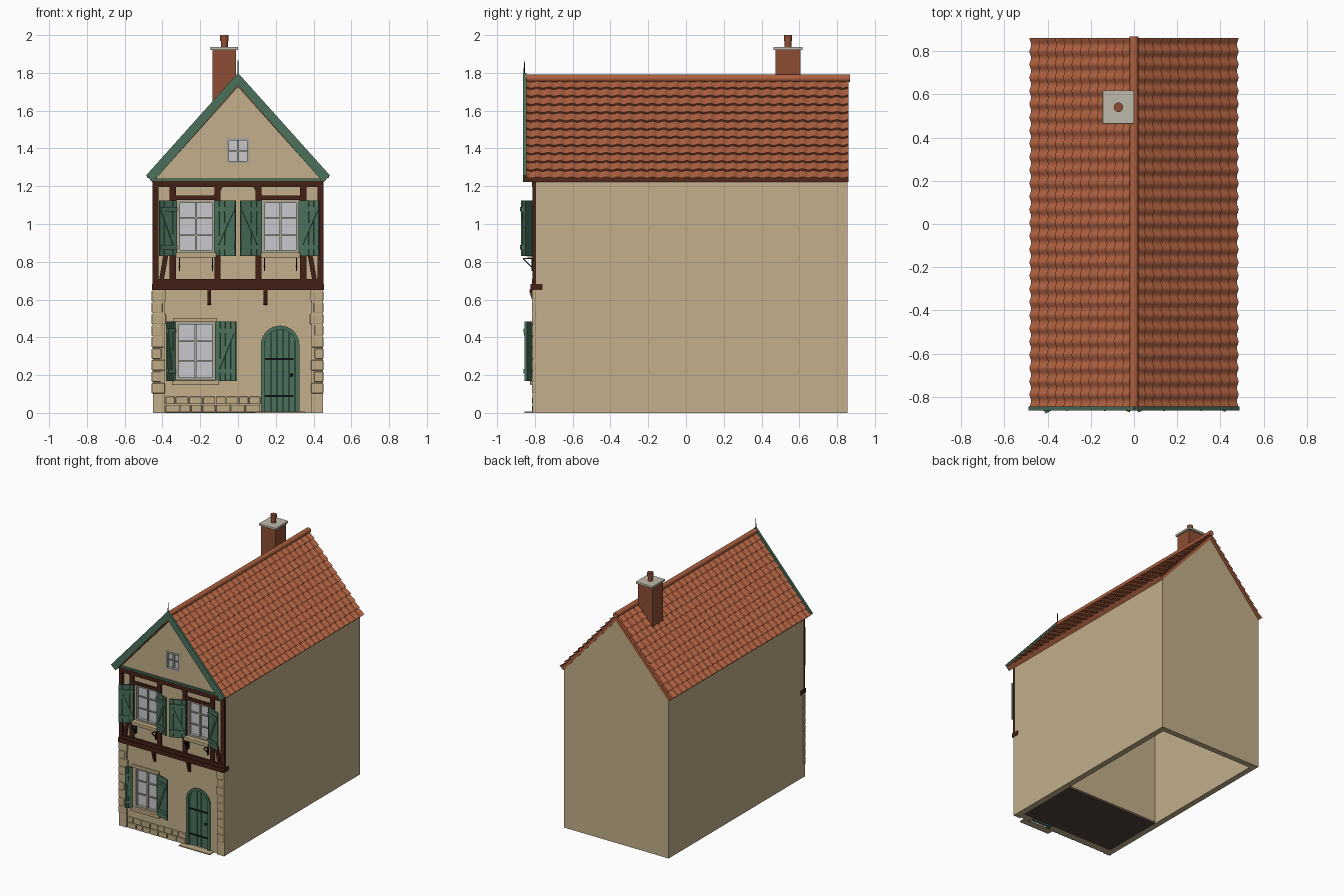
import bpy, bmesh, random
from math import pi, cos, sin, radians

if "Cube" in bpy.data.objects:
    bpy.data.objects.remove(bpy.data.objects["Cube"])

random.seed(4)
COL = {"plaster": (.76, .68, .54), "tile": (.68, .38, .26), "timber": (.27, .15, .11),
       "green": (.30, .44, .36), "glass": (.78, .78, .80), "stone": (.74, .66, .51),
       "frame": (.66, .65, .60), "brick": (.55, .31, .22), "cap": (.74, .72, .66),
       "iron": (.10, .10, .10), "floor": (.33, .27, .23)}
MATS = {}
for k, c in COL.items():
    MATS[k] = bpy.data.materials.new(k)
    MATS[k].diffuse_color = tuple(v ** 2.2 for v in c) + (1,)


def prism(pts, a, b, axis="y"):
    """A flat outline in (x,z), or (y,z), pushed from a to b along the other axis."""
    return pts, a, b, axis


def box(x0, x1, y0, y1, z0, z1):
    return prism([(x0, z0), (x1, z0), (x1, z1), (x0, z1)], y0, y1)


def bar(p, q, w, a, b, axis="y"):
    dx, dz = q[0] - p[0], q[1] - p[1]
    l = (dx * dx + dz * dz) ** .5
    nx, nz = -dz / l * w / 2, dx / l * w / 2
    return prism([(p[0] - nx, p[1] - nz), (q[0] - nx, q[1] - nz),
                  (q[0] + nx, q[1] + nz), (p[0] + nx, p[1] + nz)], a, b, axis)


def link(name, bm, mat, bevel=0):
    bmesh.ops.recalc_face_normals(bm, faces=bm.faces)
    me = bpy.data.meshes.new(name)
    bm.to_mesh(me)
    bm.free()
    ob = bpy.data.objects.new(name, me)
    bpy.context.collection.objects.link(ob)
    if mat:
        me.materials.append(MATS[mat])
    if bevel:
        m = ob.modifiers.new("bevel", "BEVEL")
        m.width, m.segments = bevel, 2
    return ob


def build(name, mat, prisms, bevel=0):
    bm = bmesh.new()
    for pts, a, b, axis in prisms:
        at = (lambda p, d: (p[0], d, p[1])) if axis == "y" else (lambda p, d: (d, p[0], p[1]))
        va = [bm.verts.new(at(p, a)) for p in pts]
        vb = [bm.verts.new(at(p, b)) for p in pts]
        bm.faces.new(va)
        bm.faces.new(vb[::-1])
        for i in range(len(pts)):
            j = (i + 1) % len(pts)
            bm.faces.new((va[i], va[j], vb[j], vb[i]))
    return link(name, bm, mat, bevel)


def cylinder(name, mat, r, depth, loc, rot=(0, 0, 0), r2=None, n=20):
    bpy.ops.mesh.primitive_cone_add(vertices=n, radius1=r, radius2=r if r2 is None else r2,
                                    depth=depth, location=loc, rotation=rot)
    ob = bpy.context.object
    ob.name = name
    ob.data.materials.append(MATS[mat])
    bpy.ops.object.shade_smooth_by_angle()
    return ob


# Walls: hollow shell with gabled ends, openings cut in the front
F = -.80
GABLE = [(-.45, 0), (.45, 0), (.45, 1.224), (0, 1.725), (-.45, 1.224)]
WINDOWS = [("upper_left", -.32, -.125, .85, 1.125), ("upper_right", .13, .32, .85, 1.125),
           ("lower", -.325, -.125, .175, .48), ("gable", -.06, .06, 1.32, 1.455)]
DX, DR, DZ = .223, .092, .36


def arch(r, n=16):
    return [(DX + r * cos(pi * i / n), DZ + r * sin(pi * i / n)) for i in range(n + 1)]


front = build("front_wall", "plaster", [prism(GABLE, F, F + .05)])
cut = build("opening_cutter", None,
            [box(x0, x1, F - .1, F + .1, z0, z1) for _, x0, x1, z0, z1 in WINDOWS]
            + [prism([(DX - DR, -.1), (DX + DR, -.1)] + arch(DR), F - .1, F + .1)])
cut.hide_render = True
cut.hide_viewport = True
m = front.modifiers.new("openings", "BOOLEAN")
m.object, m.operation, m.solver = cut, "DIFFERENCE", "EXACT"
build("back_wall", "plaster", [prism(GABLE, .81, .855)])
build("side_walls", "plaster", [box(min(s * .45, s * .405), max(s * .45, s * .405), F + .05, .81, 0, 1.224)
                                for s in (-1, 1)])
build("room_floor", "floor", [box(-.405, .405, F + .05, -.25, 0, .02)])
build("room_partition", "plaster", [box(-.405, .405, -.27, -.25, .02, 1.224)])

# Roof: two slabs with wavy overlapping tile courses
EX, EZ, RZ, Y0, Y1 = .467, 1.235, 1.755, -.85, .86
SL = (EX ** 2 + (RZ - EZ) ** 2) ** .5
NX, NZ = (RZ - EZ) / SL, EX / SL
build("roof_boards", "tile", [prism([(0, RZ), (s * EX, EZ), (s * (EX - .015), EZ - .0135), (0, 1.725)],
                                    Y0, Y1) for s in (-1, 1)])
ROWS, WAVES, SEG = 12, 28, 8
bm = bmesh.new()
for s in (-1, 1):
    for r in range(ROWS):
        prev = None
        for i in range(WAVES * SEG + 1):
            u = i / (WAVES * SEG)
            wave = .005 * cos(2 * pi * WAVES * u)
            cur = []
            for t, h in ((r / ROWS, .004 + wave), ((r + 1) / ROWS, .017 + wave), ((r + 1) / ROWS, -.004)):
                cur.append(bm.verts.new((s * (EX * t + NX * h), Y0 + (Y1 - Y0) * u,
                                         RZ + (EZ - RZ) * t + NZ * h)))
            if prev:
                for k in (0, 1):
                    q = (prev[k], cur[k], cur[k + 1], prev[k + 1])
                    bm.faces.new(q if s < 0 else q[::-1])
            prev = cur
tiles = link("roof_tiles", bm, "tile")
for o in bpy.context.selected_objects:
    o.select_set(False)
tiles.select_set(True)
bpy.context.view_layer.objects.active = tiles
bpy.ops.object.shade_smooth_by_angle()
cylinder("ridge_tiles", "tile", .02, 1.725, (0, .005, 1.771), (pi / 2, 0, 0))
build("barge_boards", "green", [prism([(0, 1.80), (s * .487, 1.257), (s * .45, 1.222), (0, 1.733)],
                                      -.862, -.845) for s in (-1, 1)])
cylinder("finial", "iron", .004, .08, (0, -.856, 1.825), r2=.002, n=8)

# Chimney
build("chimney_stack", "brick", [box(-.135, -.01, .475, .605, 1.55, 1.925)])
build("chimney_cap", "cap", [box(-.145, 0, .463, .618, 1.92, 1.937)], .003)
cylinder("chimney_pot", "brick", .018, .065, (-.072, .54, 1.966))
cylinder("chimney_pot_rim", "brick", .022, .03, (-.072, .54, 1.985))

# Half timbering on the upper floor
T0, T1 = F - .013, F + .005
wood = [box(-.452, .452, T0 - .003, T1, 1.195, 1.228), box(-.452, .452, T0 - .003, T1, .683, .71),
        box(-.455, .455, T0 - .01, F + .04, .65, .683)]
for s in (-1, 1):
    for a, b in ((.42, .452), (.328, .362), (.093, .125)):
        wood.append(box(min(s * a, s * b), max(s * a, s * b), T0, T1, .71, 1.195))
    wood.append(box(min(s * .125, s * .328), max(s * .125, s * .328), T0, T1, 1.127, 1.15))
    wood.append(bar((s * .405, .705), (s * .365, .93), .025, T0, T1))
    wood.append(bar((s * .12, 1.15), (s * .09, 1.20), .02, T0, T1))
build("timber_frame", "timber", wood)
build("gable_fillet", "green", [box(-.44, .44, F - .014, F, 1.228, 1.24)])
build("corbels", "timber", [prism([(F, .57), (F - .01, .58), (F - .028, .64), (F - .028, .652), (F, .652)],
                                  x - .01, x + .01, "x") for x in (-.152, .145)])

# Windows with frames, glazing bars and glass
for name, x0, x1, z0, z1 in WINDOWS:
    rows, f, ya, yb = (2 if name == "gable" else 3), .013, F - .004, F + .03
    xm = (x0 + x1) / 2
    parts = [box(x0, x0 + f, ya, yb, z0, z1), box(x1 - f, x1, ya, yb, z0, z1),
             box(x0 + f, x1 - f, ya, yb, z0, z0 + f), box(x0 + f, x1 - f, ya, yb, z1 - f, z1),
             box(xm - .006, xm + .006, F + .008, yb, z0 + f, z1 - f)]
    for i in range(1, rows):
        z = z0 + (z1 - z0) * i / rows
        parts.append(box(x0 + f, x1 - f, F + .011, yb, z - .004, z + .004))
    build(name + "_window_frame", "frame", parts)
    build(name + "_window_glass", "glass", [box(x0 + f, x1 - f, F + .02, F + .028, z0 + f, z1 - f)])
    if name.startswith("upper"):
        build(name + "_ledge", "stone", [box(x0 - .01, x1 + .01, F - .04, F, .822, .85)], .004)
        iron = []
        for x in (x0 + .01, x1 - .01):
            iron += [bar((F, .818), (F - .062, .818), .006, x - .003, x + .003, "x"),
                     bar((F, .755), (F - .062, .816), .006, x - .003, x + .003, "x"),
                     box(x - .003, x + .003, F - .018, F, .75, .82)]
        build(name + "_ledge_brackets", "iron", iron)
build("lower_window_surround", "stone", [box(-.345, -.11, F - .015, F, .48, .503),
                                         box(-.35, -.10, F - .025, F, .147, .173)], .004)


# Shutters: planks, two battens and a diagonal brace, swung open at the hinge
def shutter(name, x, s, w, ang, z0, z1):
    n, parts = 4, []
    for i in range(n):
        a, b = sorted((s * (w * i / n + .001), s * (w * (i + 1) / n - .001)))
        parts.append(box(a, b, -.006, .006, z0, z1))
    a, b = sorted((s * .003, s * (w - .003)))
    h = (z1 - z0) * .16
    parts += [box(a, b, -.013, -.006, z - .012, z + .012) for z in (z0 + h, z1 - h)]
    parts.append(bar((s * .012, z0 + h), (s * (w - .012), z1 - h), .018, -.012, -.006))
    ob = build(name, "green", parts)
    ob.location = (x, F - .015, 0)
    ob.rotation_euler.z = -s * radians(ang)


shutter("shutter_upper_1", -.325, -1, .106, 30, .83, 1.125)
shutter("shutter_upper_2", -.125, 1, .122, 22, .83, 1.125)
shutter("shutter_upper_3", .125, -1, .122, 22, .83, 1.125)
shutter("shutter_upper_4", .322, 1, .117, 22, .83, 1.125)
shutter("shutter_lower_1", -.335, -1, .055, 38, .17, .485)
shutter("shutter_lower_2", -.12, 1, .115, 17, .17, .485)

# Arched door
N = 5
planks, DI = [], DR - .01
for i in range(N):
    a, b = -DI + 2 * DI * i / N, -DI + 2 * DI * (i + 1) / N - .003
    top = [(DX + b + (a - b) * k / 5, DZ + max(0, DI ** 2 - (b + (a - b) * k / 5) ** 2) ** .5) for k in range(6)]
    planks.append(prism([(DX + a, .005), (DX + b, .005)] + top, F + .008, F + .025))
build("door_planks", "green", planks)
build("door_backing", "green", [prism([(DX - DR, 0), (DX + DR, 0)] + arch(DR), F + .02, F + .035)])
outer, inner = arch(.102), arch(DI)
ring = [prism([outer[i], outer[i + 1], inner[i + 1], inner[i]], F - .01, F + .02) for i in range(16)]
ring += [box(DX - .102, DX - DI, F - .01, F + .02, 0, DZ), box(DX + DI, DX + .102, F - .01, F + .02, 0, DZ)]
build("door_frame", "green", ring)
build("door_straps", "iron", [box(DX - .08, DX + .07, F + .003, F + .01, z - .005, z + .005) for z in (.09, .285)])
bpy.ops.mesh.primitive_uv_sphere_add(segments=12, ring_count=8, radius=.009, location=(DX + .06, F, .2))
bpy.context.object.name = "door_knob"
bpy.context.object.data.materials.append(MATS["iron"])
build("door_step", "stone", [box(.09, .355, -.855, F, 0, .008)])

# Corner quoins and the two courses of base stones
quoins, plinth = [], []
for s in (-1, 1):
    for i in range(9):
        z, w = .10 + i * .061, (.07 if i % 2 == 0 else .052) + random.uniform(-.004, .004)
        a, b = sorted((s * (.458 if s < 0 else .452), s * (.455 - w)))
        quoins.append(box(a, b, F - .016, F + .008, z + .003, z + .058))
    a, b = sorted((s * .451, s * .388))
    plinth.append(box(a, b, F - .012, F + .004, 0, .65))
for row in range(2):
    x = -.385
    while x < .11:
        w = min(random.uniform(.05, .085), .12 - x)
        quoins.append(box(x + .002, x + w - .002, F - .014, F + .008, row * .044 + .002, row * .044 + .042))
        x += w
build("quoins_and_base_stones", "stone", quoins, .005)
build("corner_piers", "plaster", plinth)

for m in bpy.data.materials:
    if m.users and not m.is_grease_pencil:
        m.use_nodes = True
        m.node_tree.nodes["Principled BSDF"].inputs["Base Color"].default_value = m.diffuse_color
